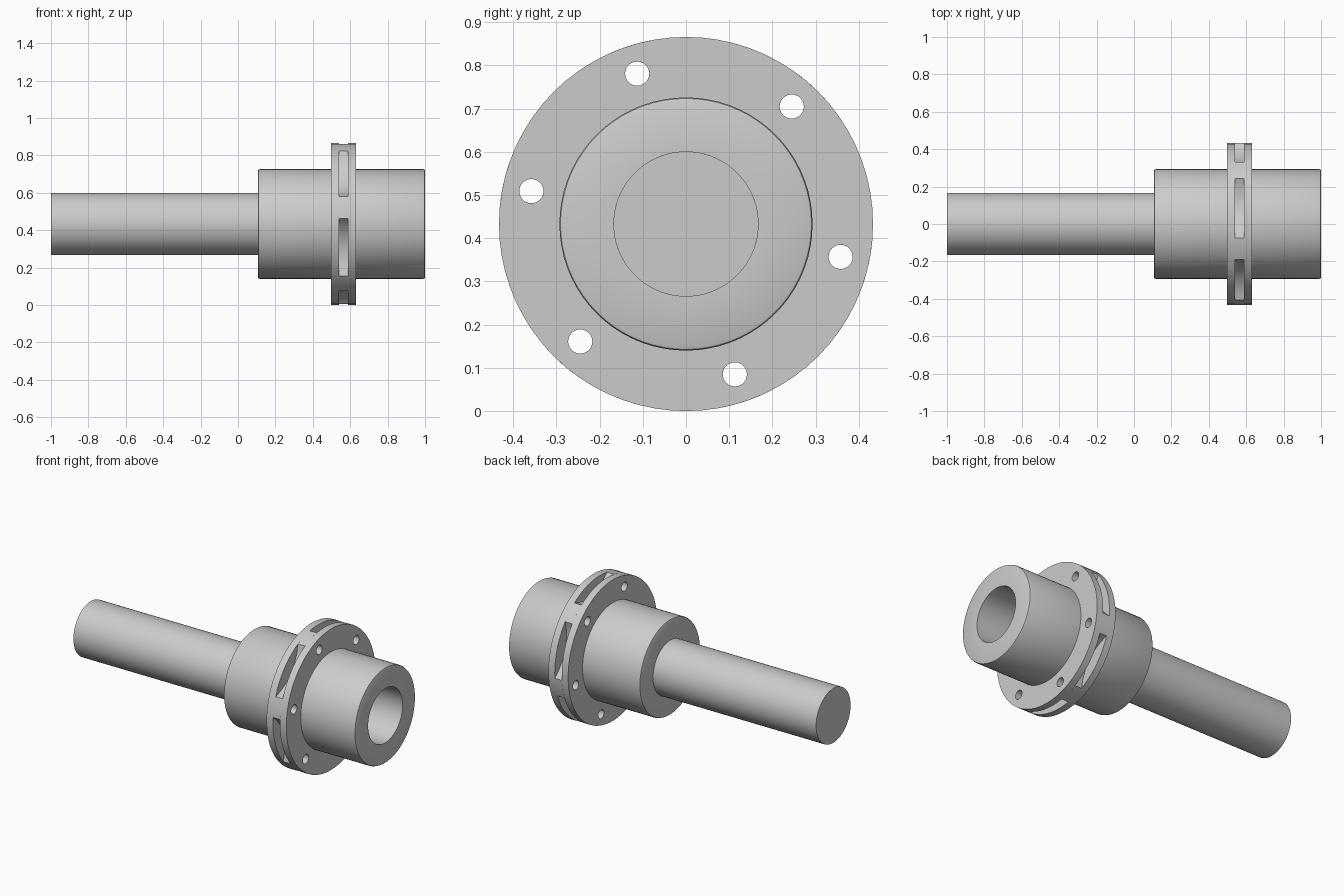
import bpy, bmesh
from math import cos, sin, radians, tau, atan2, hypot, sqrt

if "Cube" in bpy.data.objects:
    bpy.data.objects.remove(bpy.data.objects["Cube"])

CZ = 0.433            # axis height
R_FLANGE, R_HUB, R_BORE = 0.433, 0.293, 0.167
R_BOLTS, R_HOLE = 0.366, 0.028
BOLTS = [radians(48 + 60 * k) for k in range(6)]
N = 72


def polar(x, r, a):
    return (x, r * cos(a), CZ + r * sin(a))


def finish(ob):
    bpy.ops.object.select_all(action='DESELECT')
    ob.select_set(True)
    bpy.context.view_layer.objects.active = ob
    bpy.ops.object.shade_smooth_by_angle(angle=radians(30))


def to_object(name, bm):
    bmesh.ops.recalc_face_normals(bm, faces=bm.faces)
    me = bpy.data.meshes.new(name)
    bm.to_mesh(me)
    bm.free()
    ob = bpy.data.objects.new(name, me)
    bpy.context.collection.objects.link(ob)
    return ob


def bridge(bm, rings, closed):
    """Skin rings of points; closed joins last ring to first, else ends are capped."""
    loops = [[bm.verts.new(p) for p in ring] for ring in rings]
    n = len(loops[0])
    pairs = list(zip(loops, loops[1:] + loops[:1])) if closed else list(zip(loops, loops[1:]))
    for a, b in pairs:
        for i in range(n):
            j = (i + 1) % n
            bm.faces.new((a[i], a[j], b[j], b[i]))
    if not closed:
        bm.faces.new(loops[0])
        bm.faces.new(loops[-1])


def circle_at(x, r, n=N):
    return [polar(x, r, tau * i / n) for i in range(n)]


def lathe(name, profile, closed=True):
    bm = bmesh.new()
    bridge(bm, [circle_at(x, r) for x, r in profile], closed)
    return to_object(name, bm)


# shaft running into the first hub
shaft = lathe("shaft", [(-1.0, R_BORE), (0.5, R_BORE)], closed=False)

# two bored hubs with flanges, rounded outer rims
c = 0.008
left_hub = lathe("left_hub", [
    (0.107, R_BORE), (0.107, R_HUB - c), (0.107 + c * .3, R_HUB - c * .3),
    (0.107 + c, R_HUB), (0.497, R_HUB), (0.497, R_FLANGE),
    (0.54, R_FLANGE), (0.54, R_BORE)])
right_hub = lathe("right_hub", [
    (1.0, R_BORE), (1.0, R_HUB - c), (1.0 - c * .3, R_HUB - c * .3),
    (1.0 - c, R_HUB), (0.631, R_HUB), (0.631, R_FLANGE),
    (0.588, R_FLANGE), (0.588, R_BORE)])

# scalloped disc between the flanges: a lobe at each bolt, hollow arcs between
outline = []
half = radians(22)
px, py = R_FLANGE * cos(half), R_FLANGE * sin(half)
sag = px - 0.35
arc_r = (py * py + sag * sag) / (2 * sag)
centre = 0.35 + arc_r
sweep = atan2(py, centre - px)
for b in BOLTS:
    outline += [(R_FLANGE, b + radians(d)) for d in (-8, -4, 0, 4, 8)]
    for i in range(1, 14):
        t = -sweep + 2 * sweep * i / 14
        u, v = centre - arc_r * cos(t), arc_r * sin(t)
        outline.append((hypot(u, v), b + radians(30) + atan2(v, u)))
x0, x1 = 0.54, 0.588
bm = bmesh.new()
bridge(bm, [[polar(x0, r, a) for r, a in outline],
            [polar(x1, r, a) for r, a in outline],
            [polar(x1, R_BORE, a) for r, a in outline],
            [polar(x0, R_BORE, a) for r, a in outline]], True)
disc = to_object("scalloped_disc", bm)

# six bolt holes through flanges and disc
bm = bmesh.new()
for b in BOLTS:
    oy, oz = R_BOLTS * cos(b), R_BOLTS * sin(b)
    bridge(bm, [[(x, y + oy, z + oz) for x, y, z in circle_at(x, R_HOLE, 24)]
                for x in (0.45, 0.68)], False)
cutter = to_object("bolt_hole_cutter", bm)
cutter.hide_render = True

for ob in (left_hub, right_hub, disc):
    mod = ob.modifiers.new("bolt_holes", 'BOOLEAN')
    mod.operation, mod.solver, mod.object = 'DIFFERENCE', 'EXACT', cutter
    bpy.context.view_layer.objects.active = ob
    bpy.ops.object.modifier_apply(modifier=mod.name)
bpy.data.objects.remove(cutter)

for ob in (shaft, left_hub, right_hub, disc):
    finish(ob)
